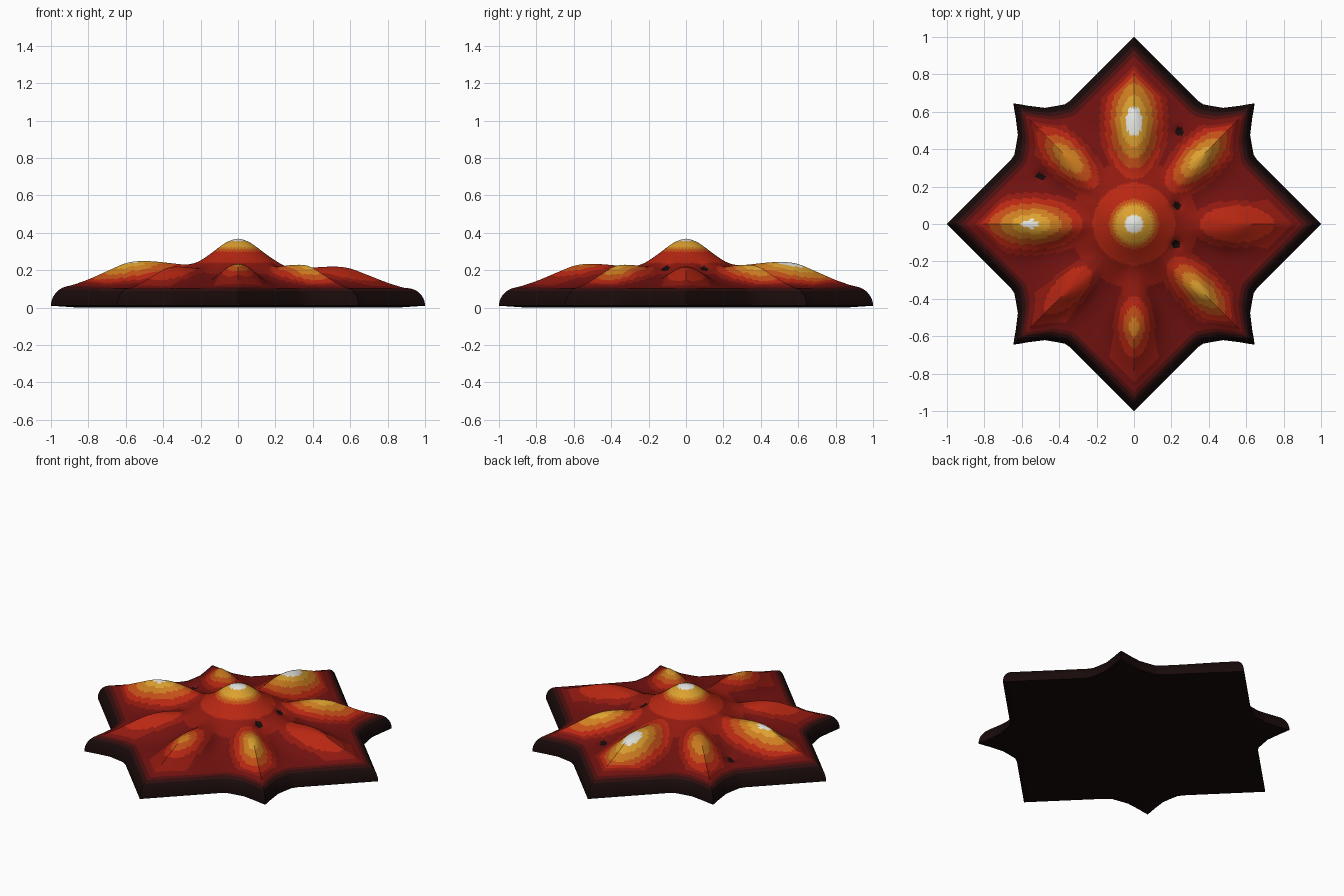
import bpy, bmesh, math

cube = bpy.data.objects.get("Cube")
if cube:
    bpy.data.objects.remove(cube)

# Colours ordered from cold to hot
COLOURS = [
    ("charcoal", (0.009, 0.003, 0.003)),
    ("dark_brown", (0.03, 0.004, 0.004)),
    ("maroon", (0.08, 0.005, 0.004)),
    ("dark_red", (0.17, 0.006, 0.005)),
    ("deep_red", (0.28, 0.010, 0.005)),
    ("red", (0.48, 0.020, 0.006)),
    ("orange", (0.55, 0.080, 0.009)),
    ("amber", (0.62, 0.21, 0.015)),
    ("gold", (0.72, 0.36, 0.03)),
    ("white", (0.78, 0.78, 0.74)),
]
materials = []
for name, rgb in COLOURS:
    m = bpy.data.materials.new(name)
    m.use_nodes = True
    m.diffuse_color = (*rgb, 1)
    bsdf = m.node_tree.nodes["Principled BSDF"]
    bsdf.inputs["Base Color"].default_value = (*rgb, 1)
    bsdf.inputs["Roughness"].default_value = 0.8
    materials.append(m)

# Petals counter-clockwise from +x: (crest height, heat, hottest level)
PETALS = [(0.22, 8.4, 5.9), (0.23, 9.4, 8.9), (0.245, 10.4, 9.9), (0.23, 8.9, 7.9),
          (0.25, 9.8, 9.9), (0.22, 8.0, 5.9), (0.235, 7.9, 7.9), (0.23, 9.2, 8.9)]
PITS = [(0.25, 23), (0.25, -26), (0.55, 64), (0.56, 153)]   # radius, degrees

OUTLINE = [(27.3, 0.742), (30, 0.739), (33.7, 0.757), (37.7, 0.784), (41.6, 0.843), (45, 0.912)]
PEAK = [(0, 0.37), (0.04, 0.362), (0.08, 0.34), (0.13, 0.30), (0.2, 0.25),
        (0.27, 0.21), (0.4, 0.15), (0.6, 0.08), (1, 0)]
VALLEY = [(0, 0.2), (0.3, 0.178), (0.5, 0.15), (0.7, 0.123), (0.9, 0.104), (1, 0.1)]
CREST = [(0, 0.85), (0.25, 0.9), (0.45, 0.99), (0.53, 1), (0.6, 0.96),
         (0.7, 0.78), (0.8, 0.6), (0.9, 0.46), (1, 0.42)]
RIM_HEAT = [(0, 10), (0.7, 10), (0.8, 5.6), (0.85, 4), (0.9, 3), (0.93, 2), (0.96, 1), (1, 0)]
CORE_HEAT = [(0, 9.6), (0.05, 9), (0.1, 8), (0.12, 6.6), (0.14, 5.6), (0.22, 5), (0.34, 4), (0.5, 0)]


def lerp_table(table, x):
    for (x0, y0), (x1, y1) in zip(table, table[1:]):
        if x <= x1:
            return y0 + (y1 - y0) * (x - x0) / (x1 - x0)
    return table[-1][1]


def smooth_table(table, x, h=0.025):
    lo, hi = table[0][0], table[-1][0]
    return sum(lerp_table(table, min(max(x + k * h, lo), hi)) for k in (-1, 0, 1)) / 3


def outline(angle):
    """Star radius: straight-sided main points, concave diagonal points."""
    a = math.degrees(angle) % 90
    a = min(a, 90 - a)
    if a <= OUTLINE[0][0]:
        a = math.radians(a)
        return 1 / (math.cos(a) + math.sin(a))
    return lerp_table(OUTLINE, a)


def petal_at(angle):
    k = round(angle / (math.pi / 4))
    return k % 8, angle - k * math.pi / 4, 0.5 + 0.5 * math.cos(8 * angle)


def pit_distance(r, angle):
    x, y = r * math.cos(angle), r * math.sin(angle)
    return min(math.hypot(x - p * math.cos(math.radians(d)), y - p * math.sin(math.radians(d)))
               for p, d in PITS)


def height(t, angle):
    r = t * outline(angle)
    k, off, f = petal_at(angle)
    valley = smooth_table(VALLEY, t)
    crest = max(PETALS[k][0] * smooth_table(CREST, t), valley)
    body = valley + (crest - valley) * f
    peak = smooth_table(PEAK, r)
    # Soft union of the central peak with the petals
    s = max(0, 0.04 - abs(body - peak)) / 0.04
    z = max(body, peak) + s * s * 0.01
    z -= 0.02 * math.exp(-(pit_distance(r, angle) / 0.03) ** 2)
    # Rounded rim
    edge = min(1, (1 - t) / 0.09)
    return 0.01 + (z - 0.01) * math.sqrt(max(0, 1 - (1 - edge) ** 2))


def heat(x, y):
    r, angle = math.hypot(x, y), math.atan2(y, x)
    t = r / outline(angle)
    k, off, f = petal_at(angle)
    u, v = r * math.cos(off), r * math.sin(off)
    centre, length, width = (0.5, 0.22, 0.1) if k % 2 else (0.55, 0.23, 0.115)
    q = math.hypot((u - centre) / length, v / width)
    lens = min(PETALS[k][2], PETALS[k][1] - 4 * q)
    ground = 3.1 + 1.5 * f
    value = min(max(lens, ground, lerp_table(CORE_HEAT, r)), lerp_table(RIM_HEAT, t))
    if pit_distance(r, angle) < 0.022:
        value = 0
    return max(0, min(9, int(value)))


def finish(bm, name):
    bmesh.ops.recalc_face_normals(bm, faces=bm.faces)
    mesh = bpy.data.meshes.new(name)
    bm.to_mesh(mesh)
    bm.free()
    obj = bpy.data.objects.new(name, mesh)
    bpy.context.collection.objects.link(obj)
    for m in materials:
        mesh.materials.append(m)
    bpy.ops.object.select_all(action="DESELECT")
    obj.select_set(True)
    bpy.context.view_layer.objects.active = obj
    bpy.ops.object.shade_smooth_by_angle(angle=math.radians(40))
    return obj


def star_disc(levels, z_of):
    """Disc of scaled star rings around a centre vertex."""
    bm = bmesh.new()
    count = 240
    angles = [2 * math.pi * i / count for i in range(count)]
    hub = bm.verts.new((0, 0, z_of(0, 0)))
    last = None
    for t in levels:
        ring = [bm.verts.new((t * outline(a) * math.cos(a), t * outline(a) * math.sin(a),
                              z_of(t, a))) for a in angles]
        for i in range(count):
            j = (i + 1) % count
            if last:
                bm.faces.new((last[i], ring[i], ring[j], last[j]))
            else:
                bm.faces.new((hub, ring[i], ring[j]))
        last = ring
    return bm


# Petalled upper surface, coloured in heat bands
levels = [i / 72 * 0.91 for i in range(1, 73)] + [1 - 0.09 * (1 - i / 10) ** 2 for i in range(1, 11)]
top = star_disc(levels, height)
for face in top.faces:
    c = face.calc_center_median()
    face.material_index = heat(c.x, c.y)
finish(top, "petal_relief")

# Dark underside, slightly lifted at its rim
base = star_disc([0.85, 1], lambda t, a: 0.01 if t == 1 else 0)
base_obj = finish(base, "underside")
base_obj.data.flip_normals() if base_obj.data.polygons[0].normal.z > 0 else None
